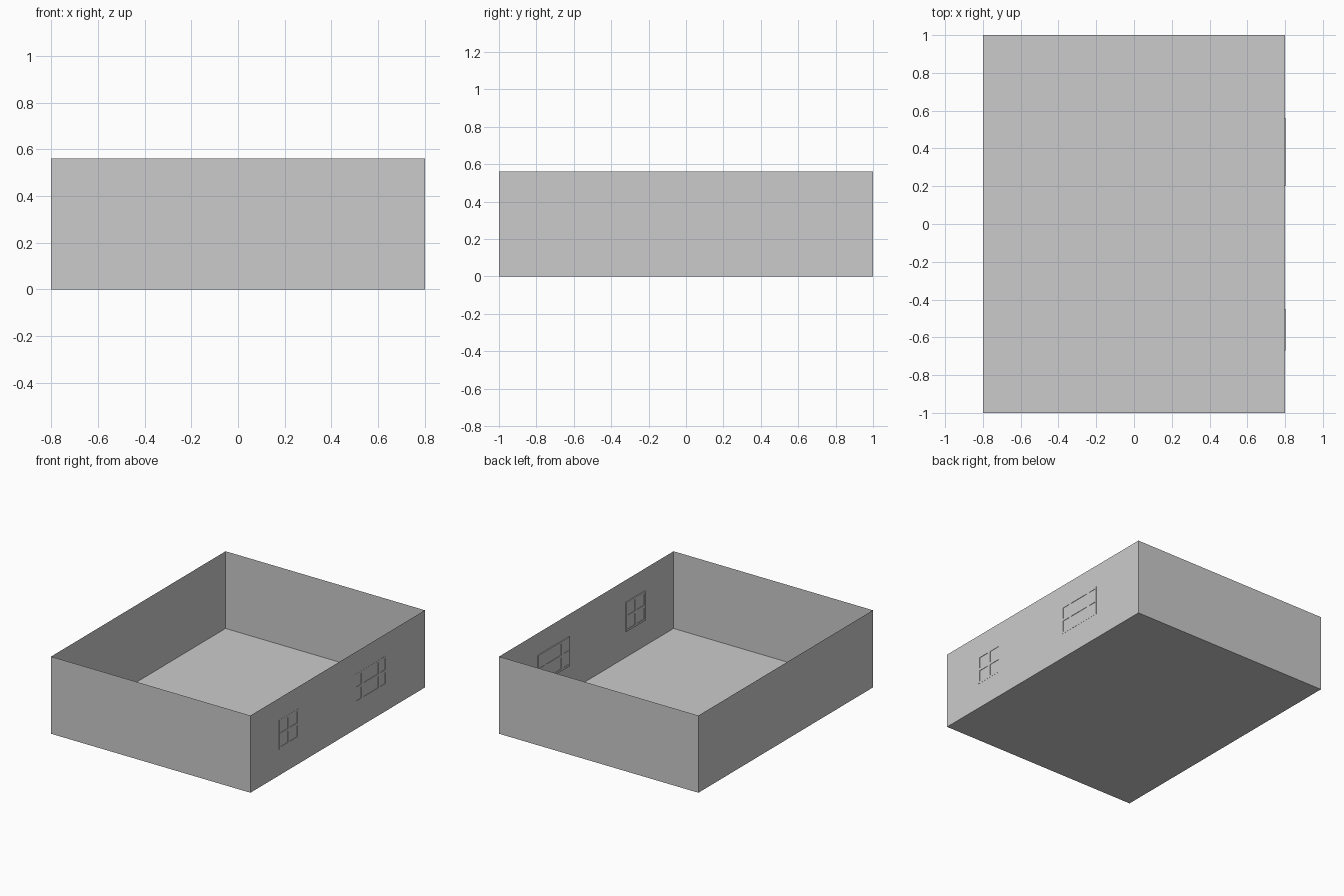
import bpy

if "Cube" in bpy.data.objects:
    bpy.data.objects.remove(bpy.data.objects["Cube"])

W, L, H, Z0, Z1 = 0.8, 1.0, 0.56, 0.187, 0.4
WINDOWS = {
    "small_window": (-0.67, -0.45, [(-0.658, -0.571), (-0.549, -0.462)]),
    "large_window": (0.2, 0.56, [(0.212, 0.273), (0.295, 0.465), (0.487, 0.548)]),
}
PANE_ROWS = [(0.202, 0.284), (0.303, 0.385)]


def mesh(name, verts, faces):
    me = bpy.data.meshes.new(name)
    me.from_pydata(verts, [], faces)
    ob = bpy.data.objects.new(name, me)
    bpy.context.collection.objects.link(ob)
    return ob


def x_grid(name, x, ys, zs, skip):
    """Sheet in the yz plane facing +x, leaving out cells chosen by skip."""
    verts = [(x, y, z) for y in ys for z in zs]
    n = len(zs)
    faces = [(i*n + j, (i+1)*n + j, (i+1)*n + j + 1, i*n + j + 1)
             for i in range(len(ys) - 1) for j in range(n - 1) if not skip(i, j)]
    return mesh(name, verts, faces)


def block(name, x0, x1, y0, y1, z0, z1):
    bpy.ops.mesh.primitive_cube_add(size=1, location=((x0+x1)/2, (y0+y1)/2, (z0+z1)/2))
    ob = bpy.context.object
    ob.name = name
    ob.scale = (x1-x0, y1-y0, z1-z0)
    return ob


# Floor and the three plain walls, single sheets
c = [(-W, -L), (W, -L), (W, L), (-W, L)]
mesh("floor", [(x, y, 0) for x, y in c], [(3, 2, 1, 0)])
for name, i, k in (("front_wall", 0, 1), ("back_wall", 2, 3), ("left_wall", 3, 0)):
    a, b = c[i], c[k]
    mesh(name, [(*a, 0), (*b, 0), (*b, H), (*a, H)], [(0, 1, 2, 3)])

# Right wall with two window openings
x_grid("right_wall", W, [-L, -0.67, -0.45, 0.2, 0.56, L], [0, Z0, Z1, H],
       lambda i, j: j == 1 and i in (1, 3))

# Windows: a lattice frame with thin panes set into it
for name, (y0, y1, cols) in WINDOWS.items():
    ys = [y0] + [v for col in cols for v in col] + [y1]
    zs = [Z0] + [v for row in PANE_ROWS for v in row] + [Z1]
    frame = x_grid(name + "_frame", W, ys, zs, lambda i, j: i % 2 == 1 and j % 2 == 1)
    mod = frame.modifiers.new("depth", 'SOLIDIFY')
    mod.thickness = 0.008
    mod.offset = -0.75
    for a, b in cols:
        for p, q in PANE_ROWS:
            block(name + "_pane", W - 0.004, W - 0.002, a, b, p, q)
